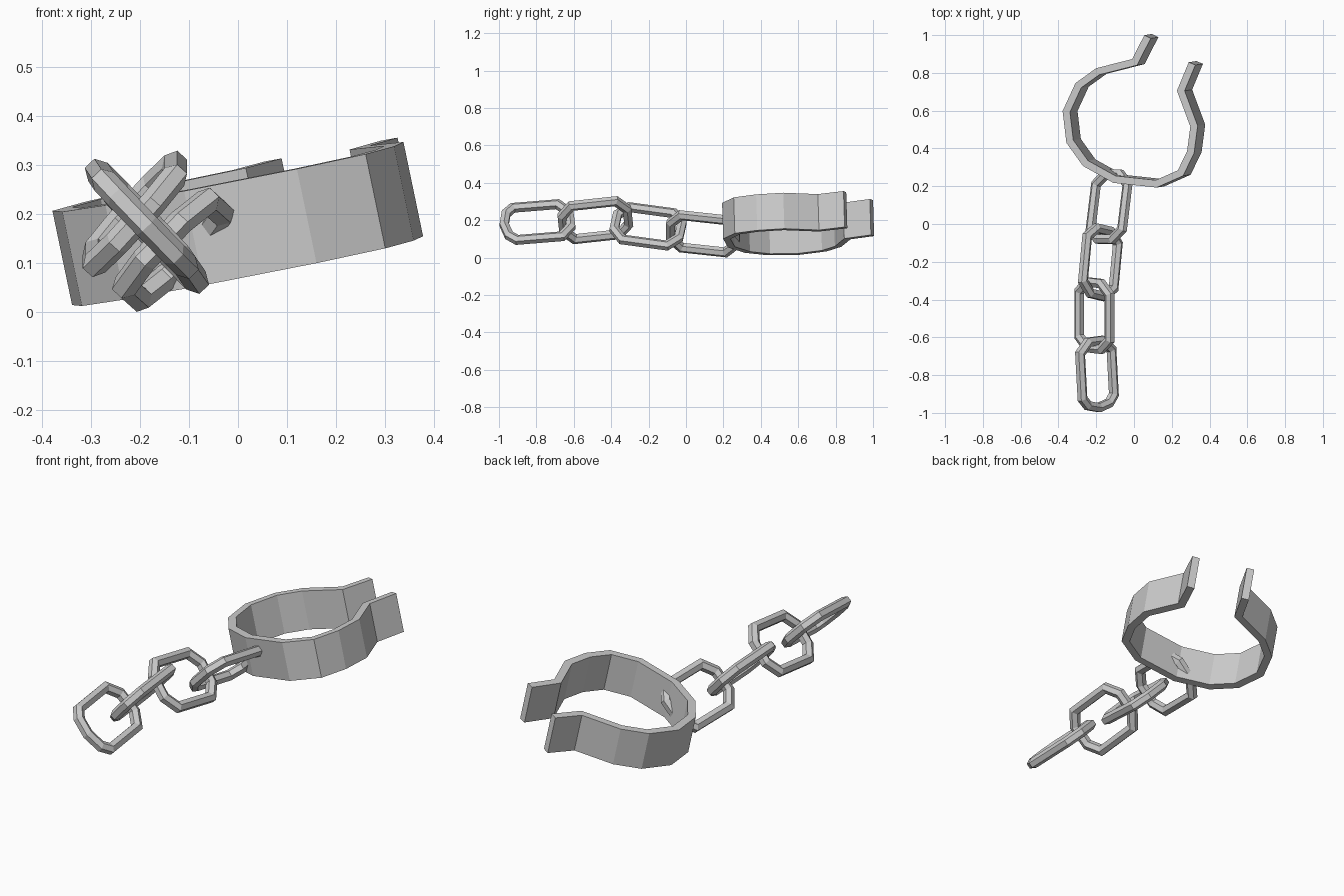
import bpy, bmesh
from math import cos, sin, pi, radians
from mathutils import Vector

if "Cube" in bpy.data.objects:
    bpy.data.objects.remove(bpy.data.objects["Cube"])


def finish(name, bm):
    bmesh.ops.recalc_face_normals(bm, faces=bm.faces[:])
    me = bpy.data.meshes.new(name)
    bm.to_mesh(me)
    bm.free()
    ob = bpy.data.objects.new(name, me)
    bpy.context.collection.objects.link(ob)
    return ob


def bridge(bm, rings):
    """Join closed vertex rings one after another and back to the first."""
    for k, r in enumerate(rings):
        s = rings[(k + 1) % len(rings)]
        n = len(r)
        for i in range(n):
            j = (i + 1) % n
            bm.faces.new((r[i], r[j], s[j], s[i]))


def miter(prev, cur, nxt):
    """Left-hand 2D miter vector at a path corner, for unit offset."""
    d = [v.normalized() for v in ((cur - prev), (nxt - cur)) if v.length > 1e-6]
    n = [Vector((-v.y, v.x)) for v in d]
    m = sum(n, Vector((0, 0))).normalized()
    return m / m.dot(n[0])


# Open cuff band: outer outline of its upper rim, seen from above
outline = [Vector(p) for p in (
    (0.055, 1.0), (-0.01, 0.873), (-0.2, 0.825), (-0.31, 0.746), (-0.378, 0.598),
    (-0.358, 0.43), (-0.27, 0.307), (-0.11, 0.218), (0.12, 0.193), (0.26, 0.255),
    (0.318, 0.375), (0.337, 0.52), (0.268, 0.705), (0.325, 0.842))]
THICK = 0.038
DROP = Vector((0.04, 0.006, -0.192))


def rim(p):
    return Vector((p.x, p.y, 0.268 + 0.2 * p.x + 0.035 * (p.y - 0.2)))


bm = bmesh.new()
sections = []
for i, p in enumerate(outline):
    a, b = outline[max(i - 1, 0)], outline[min(i + 1, len(outline) - 1)]
    q = p + miter(a, p, b) * THICK
    to, ti = rim(p), rim(q)
    sections.append([bm.verts.new(v) for v in (to, ti, ti + DROP, to + DROP)])
for r, s in zip(sections, sections[1:]):
    for i in range(4):
        j = (i + 1) % 4
        bm.faces.new((r[i], r[j], s[j], s[i]))
bm.faces.new(sections[0])
bm.faces.new(sections[-1][::-1])
finish("cuff_band", bm)


# Chain links: hexagonal wire swept round an elongated octagon
def link(name, centre, axis, angle, round_end=False):
    w, r = 0.12, 0.027
    u = Vector(axis).normalized()
    v = Vector((cos(radians(angle)), 0, sin(radians(angle))))
    v = (v - u * v.dot(u)).normalized()
    n = u.cross(v)
    near = [(-0.16, w * 0.68), (-0.178, 0), (-0.16, -w * 0.68)] if round_end else \
           [(-0.175, w * 0.45), (-0.175, -w * 0.45)]
    path = [(0.12, -w), (0.175, -w * 0.45), (0.175, w * 0.45), (0.12, w), (-0.12, w)]
    path = [Vector(p) for p in path + near + [(-0.12, -w)]]
    bm = bmesh.new()
    rings = []
    for i, p in enumerate(path):
        m = miter(path[i - 1], p, path[(i + 1) % len(path)])
        ring = []
        for k in range(6):
            t = pi / 6 + k * pi / 3
            q = p + m * (r * cos(t))
            ring.append(bm.verts.new(Vector(centre) + u * q.x + v * q.y + n * (r * sin(t))))
        rings.append(ring)
    bridge(bm, rings)
    finish(name, bm)


link("chain_link_end", (-0.196, -0.795, 0.19), (-0.02, 0.37, 0.03), -46, True)
link("chain_link_third", (-0.21, -0.485, 0.2), (0.0, 0.37, 0.04), 48)
link("chain_link_second", (-0.178, -0.203, 0.167), (0.035, 0.37, -0.05), -47)
link("chain_link_cuff", (-0.132, 0.092, 0.127), (0.045, 0.37, -0.04), 46)
